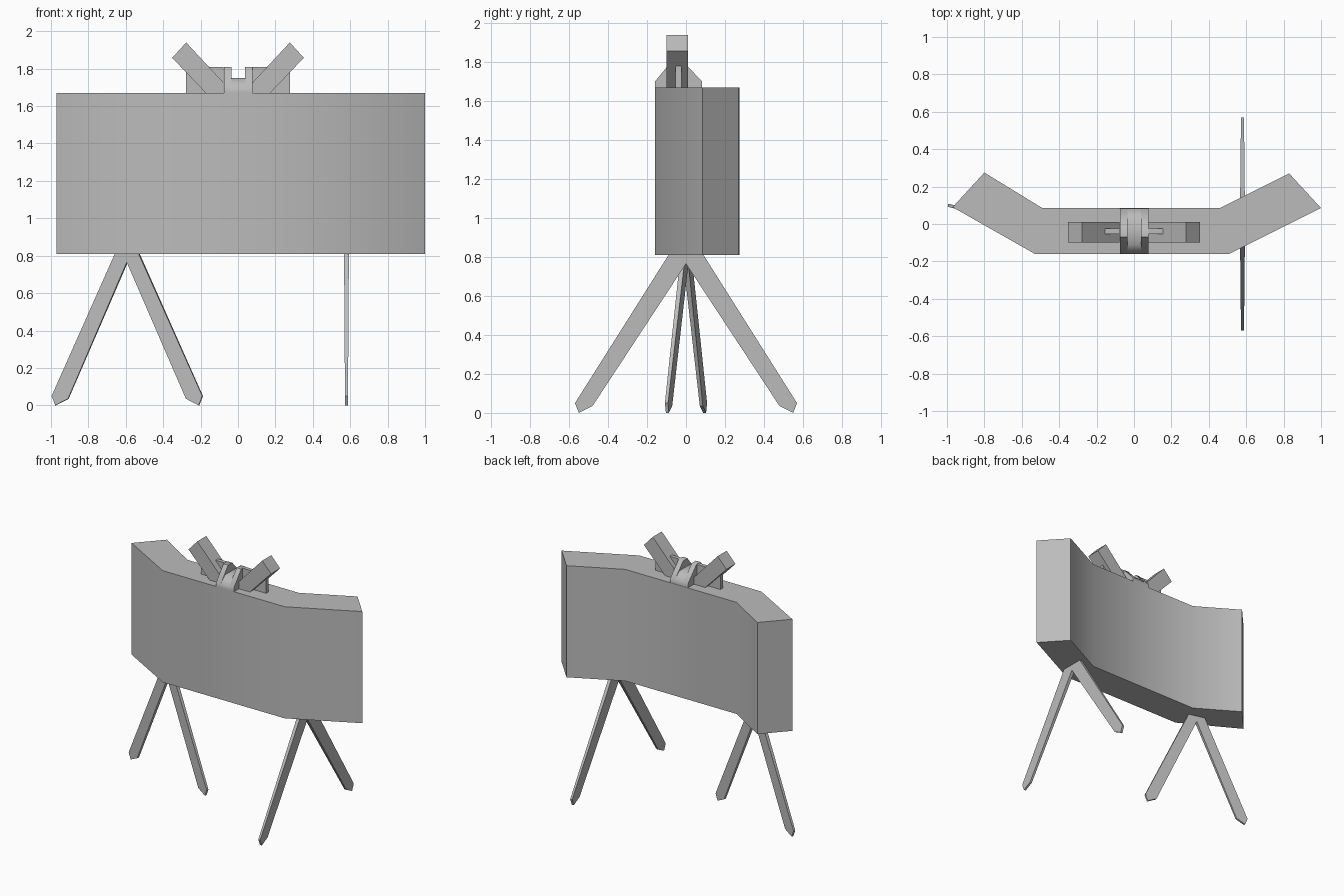
import bpy, bmesh, math
from mathutils import Matrix, Vector

cube = bpy.data.objects.get("Cube")
if cube:
    bpy.data.objects.remove(cube, do_unlink=True)

grey = bpy.data.materials.new("plain grey")
grey.use_nodes = True
COLOUR = (0.5, 0.5, 0.5, 1)
grey.diffuse_color = COLOUR
grey.node_tree.nodes["Principled BSDF"].inputs["Base Color"].default_value = COLOUR


def prism(name, outline, low, high, axis, smooth=0):
    """Extrude a 2D outline between low and high along an axis."""
    place = {"x": lambda a, b, d: (d, a, b),
             "y": lambda a, b, d: (a, d, b),
             "z": lambda a, b, d: (a, b, d)}[axis]
    bm = bmesh.new()
    ends = [[bm.verts.new(place(a, b, d)) for a, b in outline] for d in (low, high)]
    for ring in ends:
        bm.faces.new(ring)
    n = len(outline)
    for i in range(n):
        j = (i + 1) % n
        bm.faces.new((ends[0][i], ends[0][j], ends[1][j], ends[1][i]))
    bmesh.ops.recalc_face_normals(bm, faces=bm.faces)
    mesh = bpy.data.meshes.new(name)
    bm.to_mesh(mesh)
    bm.free()
    mesh.materials.append(grey)
    obj = bpy.data.objects.new(name, mesh)
    bpy.context.collection.objects.link(obj)
    if smooth:
        bpy.ops.object.select_all(action="DESELECT")
        obj.select_set(True)
        bpy.context.view_layer.objects.active = obj
        bpy.ops.object.shade_smooth_by_angle(angle=math.radians(smooth))
    return obj


# Bent casing
prism("casing", [(-0.97, 0.09), (-0.53, -0.16), (0.51, -0.16), (1.0, 0.085),
                 (0.83, 0.27), (0.46, 0.085), (-0.49, 0.085), (-0.80, 0.275)],
      0.81, 1.67, "z", 40)


# Splayed leg pairs, thinner toward the feet
def leg_pair(name, x, spread, turn):
    for side, label in ((-1, "a"), (1, "b")):
        outline = [(0, 0.765), (spread - 0.09, 0.035), (spread - 0.02, 0),
                   (spread, 0.05), (0.09 * spread / 0.57, 0.81), (0, 0.81)]
        leg = prism(name + "_" + label, [(side * u, z) for u, z in outline],
                    -0.013, 0.013, "y")
        for v in leg.data.vertices:
            v.co.y *= 0.6 + 0.4 * v.co.z / 0.81
        leg.data.transform(Matrix.Translation((x, 0, 0)) @ Matrix.Rotation(turn, 4, "Z"))


leg_pair("right_leg", -0.592, 0.415, math.radians(-14))
leg_pair("left_leg", 0.58, 0.57, math.radians(90))

# Arched sight with a lower centre channel
wall = [(-0.16, 1.67), (-0.16, 1.70), (-0.07, 1.81), (-0.02, 1.81), (0.083, 1.70), (0.083, 1.67)]
floor = [(-0.16, 1.67), (-0.16, 1.70), (-0.11, 1.75), (0.03, 1.75), (0.083, 1.70), (0.083, 1.67)]
prism("sight_wall_right", wall, -0.075, -0.035, "x", 50)
prism("sight_wall_left", wall, 0.037, 0.077, "x", 50)
prism("sight_floor", floor, -0.035, 0.037, "x", 50)

# Slanted socket arms with thin supporting webs
for side, label in ((-1, "right"), (1, "left")):
    arm = [(0.352, 1.858), (0.277, 1.94), (0.077, 1.725), (0.077, 1.67), (0.172, 1.67)]
    web = [(0.277, 1.67), (0.277, 1.78), (0.16, 1.81), (0.077, 1.81), (0.077, 1.67)]
    prism(label + "_socket_arm", [(side * x, z) for x, z in arm], -0.1, 0.01, "y")
    prism(label + "_socket_web", [(side * x, z) for x, z in web], -0.053, -0.024, "y")
